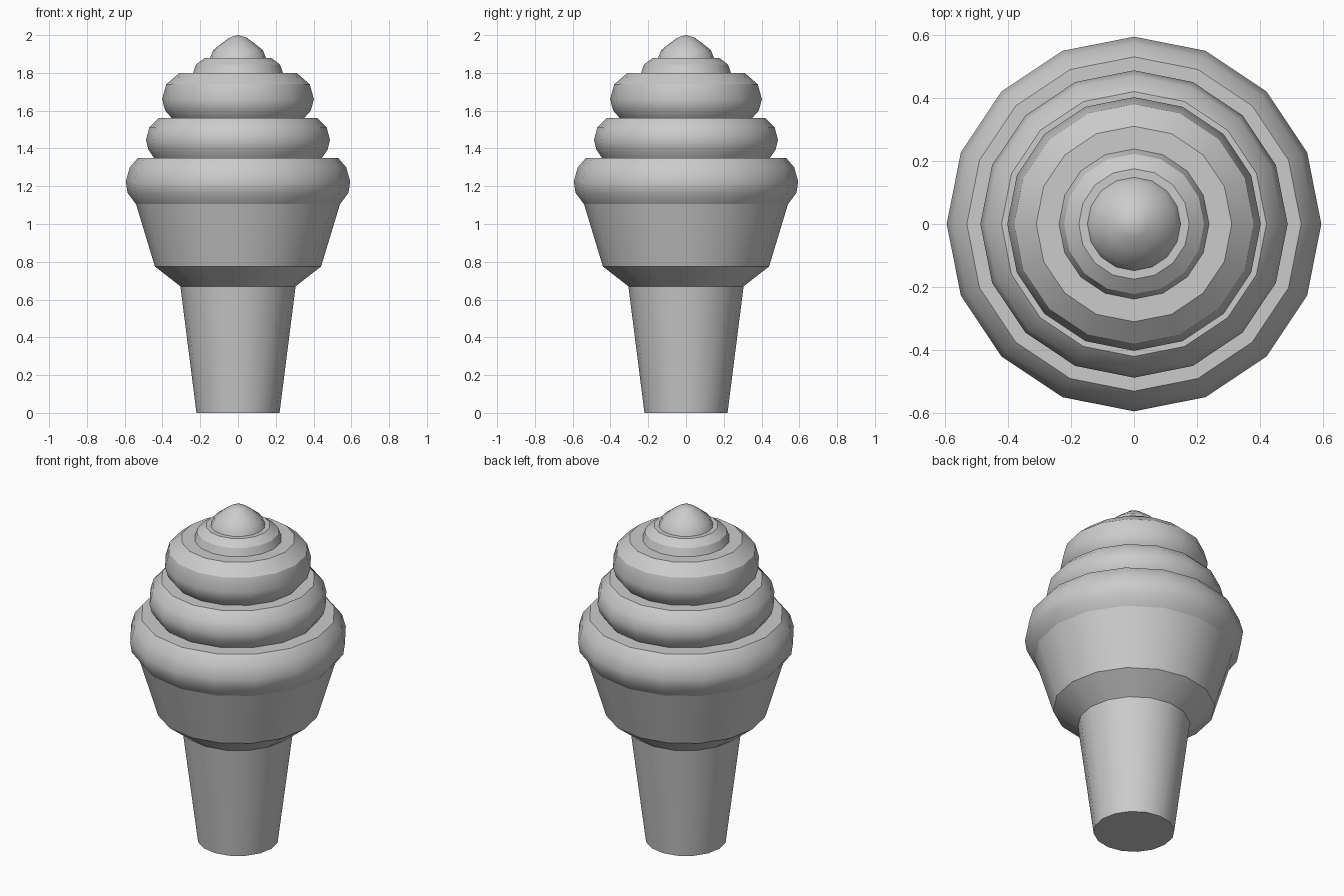
import bpy, bmesh
from math import radians, cos, sin, pi

if "Cube" in bpy.data.objects:
    bpy.data.objects.remove(bpy.data.objects["Cube"])

SIDES = 16


def lathe(name, profile):
    """Spin a (radius, z) profile into a closed 16-sided solid."""
    bm = bmesh.new()
    rings = []
    for r, z in profile:
        if r == 0:
            rings.append([bm.verts.new((0, 0, z))])
        else:
            rings.append([bm.verts.new((r * cos(2 * pi * i / SIDES),
                                        r * sin(2 * pi * i / SIDES), z))
                          for i in range(SIDES)])
    for a, b in zip(rings, rings[1:]):
        for i in range(SIDES):
            j = (i + 1) % SIDES
            if len(b) == 1:
                bm.faces.new((a[i], a[j], b[0]))
            else:
                bm.faces.new((a[i], a[j], b[j], b[i]))
    bm.faces.new(rings[0][::-1])
    if len(rings[-1]) > 1:
        bm.faces.new(rings[-1])
    bmesh.ops.recalc_face_normals(bm, faces=bm.faces)
    mesh = bpy.data.meshes.new(name)
    bm.to_mesh(mesh)
    bm.free()
    obj = bpy.data.objects.new(name, mesh)
    bpy.context.collection.objects.link(obj)
    bpy.ops.object.select_all(action='DESELECT')
    obj.select_set(True)
    bpy.context.view_layer.objects.active = obj
    bpy.ops.object.shade_smooth_by_angle(angle=radians(33))
    return obj


# Wafer cone: tapered handle, flared shoulder and cup
lathe("wafer_cone", [(0.22, 0), (0.305, 0.67), (0.44, 0.775), (0.54, 1.105)])

# Soft-serve layers, widest at the bottom
lathe("cream_layer_bottom", [(0.54, 1.105), (0.585, 1.165), (0.594, 1.225),
                             (0.573, 1.30), (0.53, 1.35)])
lathe("cream_layer_lower", [(0.445, 1.35), (0.475, 1.395), (0.487, 1.445),
                            (0.47, 1.51), (0.42, 1.56)])
lathe("cream_layer_middle", [(0.35, 1.56), (0.385, 1.60), (0.402, 1.66),
                             (0.38, 1.74), (0.31, 1.80)])
lathe("cream_layer_upper", [(0.238, 1.80), (0.222, 1.845), (0.175, 1.88)])

# Pointed tip
lathe("cream_tip", [(0.148, 1.88), (0.132, 1.92), (0.085, 1.958),
                    (0.043, 1.988), (0, 2.0)])
